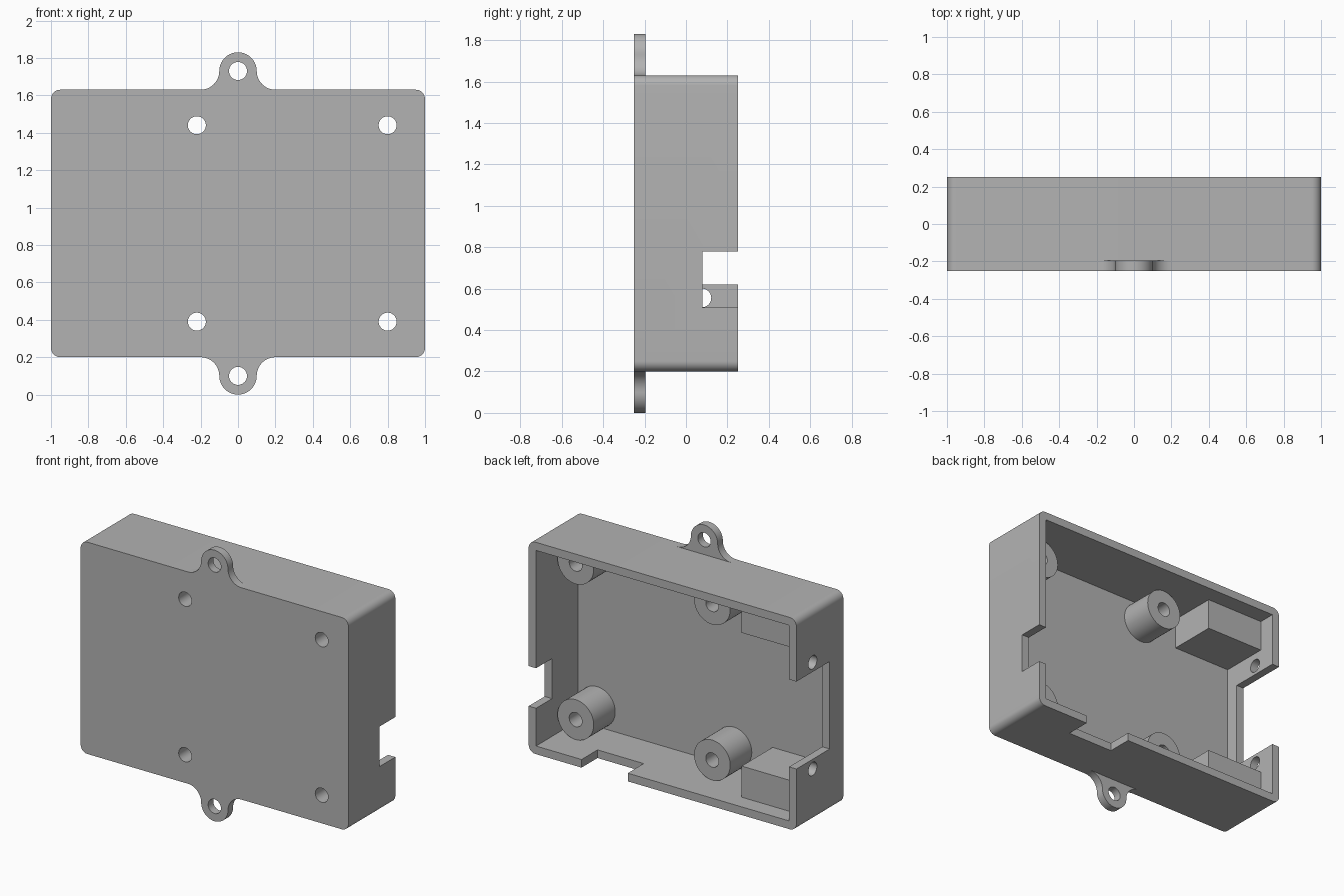
import bpy, bmesh
from math import cos, sin, radians
from mathutils import Matrix

if "Cube" in bpy.data.objects:
    bpy.data.objects.remove(bpy.data.objects["Cube"])

grey = bpy.data.materials.new("matte_grey")
grey.use_nodes = True
grey.diffuse_color = (0.45, 0.45, 0.45, 1)
grey.node_tree.nodes["Principled BSDF"].inputs["Base Color"].default_value = (0.45, 0.45, 0.45, 1)

BOTTOM, TOP = 0.2, 1.63          # box edges in z
MID = (BOTTOM + TOP) / 2
FRONT, BACK, FLOOR = -0.25, 0.25, -0.195
WALL, HOLE = 0.055, 0.048


def arc(cx, cz, r, start, end, steps):
    angles = [radians(start + (end - start) * i / steps) for i in range(steps + 1)]
    return [(cx + r * cos(a), cz + r * sin(a)) for a in angles]


def circle(cx, cz, r):
    return arc(cx, cz, r, 0, 360, 48)[:-1]


def rect(x0, x1, z0, z1):
    return [(x0, z0), (x1, z0), (x1, z1), (x0, z1)]


def flip(outline):
    """Mirror an outline top to bottom about the middle of the box."""
    return [(x, 2 * MID - z) for x, z in outline]


def prism(name, loops, y0, y1, joined=None, turn=0):
    """Extrude an outline with holes along y; drop the faces hidden in a joint."""
    bm = bmesh.new()
    ends = {y0: [], y1: []}
    for loop in loops:
        rings = [[bm.verts.new((x, y, z)) for x, z in loop] for y in (y0, y1)]
        n = len(loop)
        for i in range(n):
            j = (i + 1) % n
            bm.faces.new((rings[0][i], rings[0][j], rings[1][j], rings[1][i]))
        for y, ring in zip((y0, y1), rings):
            ends[y] += [bm.edges.get((ring[i], ring[(i + 1) % n])) for i in range(n)]
    for edges in ends.values():
        if len(loops) == 1:
            bmesh.ops.contextual_create(bm, geom=edges)
        else:
            bmesh.ops.triangle_fill(bm, edges=edges, use_beauty=True)
    bmesh.ops.recalc_face_normals(bm, faces=bm.faces)
    if joined:
        hidden = [f for f in bm.faces if all(joined(v.co) for v in f.verts)]
        bmesh.ops.delete(bm, geom=hidden, context='FACES')
    bm.transform(Matrix.Rotation(radians(turn), 4, 'Z'))
    mesh = bpy.data.meshes.new(name)
    bm.to_mesh(mesh)
    bm.free()
    mesh.materials.append(grey)
    obj = bpy.data.objects.new(name, mesh)
    bpy.context.collection.objects.link(obj)
    return obj


def activate(obj):
    bpy.ops.object.select_all(action='DESELECT')
    obj.select_set(True)
    bpy.context.view_layer.objects.active = obj


def cut(obj, cutter):
    cutter.hide_render = True
    mod = obj.modifiers.new("cut", 'BOOLEAN')
    mod.operation, mod.solver, mod.object = 'DIFFERENCE', 'EXACT', cutter
    activate(obj)
    bpy.ops.object.modifier_apply(modifier=mod.name)
    bpy.data.objects.remove(cutter)


# Open-backed box with rounded outer corners
R = 0.05
outline = (arc(1 - R, TOP - R, R, 0, 90, 10) + arc(R - 1, TOP - R, R, 90, 180, 10)
           + arc(R - 1, BOTTOM + R, R, 180, 270, 10) + arc(1 - R, BOTTOM + R, R, 270, 360, 10))
case = prism("case", [outline], FRONT, BACK)
inner = rect(WALL - 1, 1 - WALL, BOTTOM + WALL, TOP - WALL)
cut(case, prism("cavity_cutter", [inner], FLOOR, 0.4))

# Port openings in the left, bottom and right walls
cut(case, prism("left_port_cutter", [rect(0.9, 1.1, 0.51, 0.78)], 0.08, 0.4))
cut(case, prism("bottom_port_cutter", [rect(0.26, 0.605, 0.1, 0.3)], 0.08, 0.4))
cut(case, prism("right_port_cutter", [rect(-1.1, -0.9, 0.62, 2 * MID - 0.62)], -0.105, 0.4))

# Screw holes beside the large opening
for hole in (circle(0.077, 0.555, 0.045), flip(circle(0.077, 0.555, 0.045))):
    cut(case, prism("side_hole_cutter", [hole], 0.9, 1.1, turn=90))

parts = [case]

# Tubular standoffs with holes through the front panel
for level, z in (("lower", 0.39), ("upper", 2 * MID - 0.39)):
    for side, x in (("right", -0.22), ("left", 0.8)):
        bore = circle(x, z, HOLE)
        cut(case, prism("bore_cutter", [bore], -0.4, -0.1))
        parts.append(prism(f"{level}_{side}_standoff", [circle(x, z, 0.135), bore],
                           FLOOR, 0.035, lambda v: v.y < FLOOR + 0.001))

# Corner blocks inside the right wall
block = rect(WALL - 1, -0.51, BOTTOM + WALL, 0.465)
for name, shape in (("lower_block", block), ("upper_block", flip(block))):
    parts.append(prism(name, [shape], FLOOR, 0.135, lambda v: v.y < FLOOR + 0.001))

# Mounting ears blending into the top and bottom edges
ear_z = TOP + 0.1
ear = (arc(0.2, ear_z, 0.1, 270, 180, 12) + arc(0, ear_z, 0.1, 0, 180, 32)[1:-1]
       + arc(-0.2, ear_z, 0.1, 0, -90, 12))
eye = circle(0, ear_z, HOLE)
for name, loops in (("upper_ear", [ear, eye]), ("lower_ear", [flip(ear), flip(eye)])):
    parts.append(prism(name, loops, FRONT, FLOOR,
                       lambda v: BOTTOM - 0.0001 < v.z < TOP + 0.0001))

for part in parts:
    activate(part)
    bpy.ops.object.shade_smooth_by_angle(angle=radians(30))
